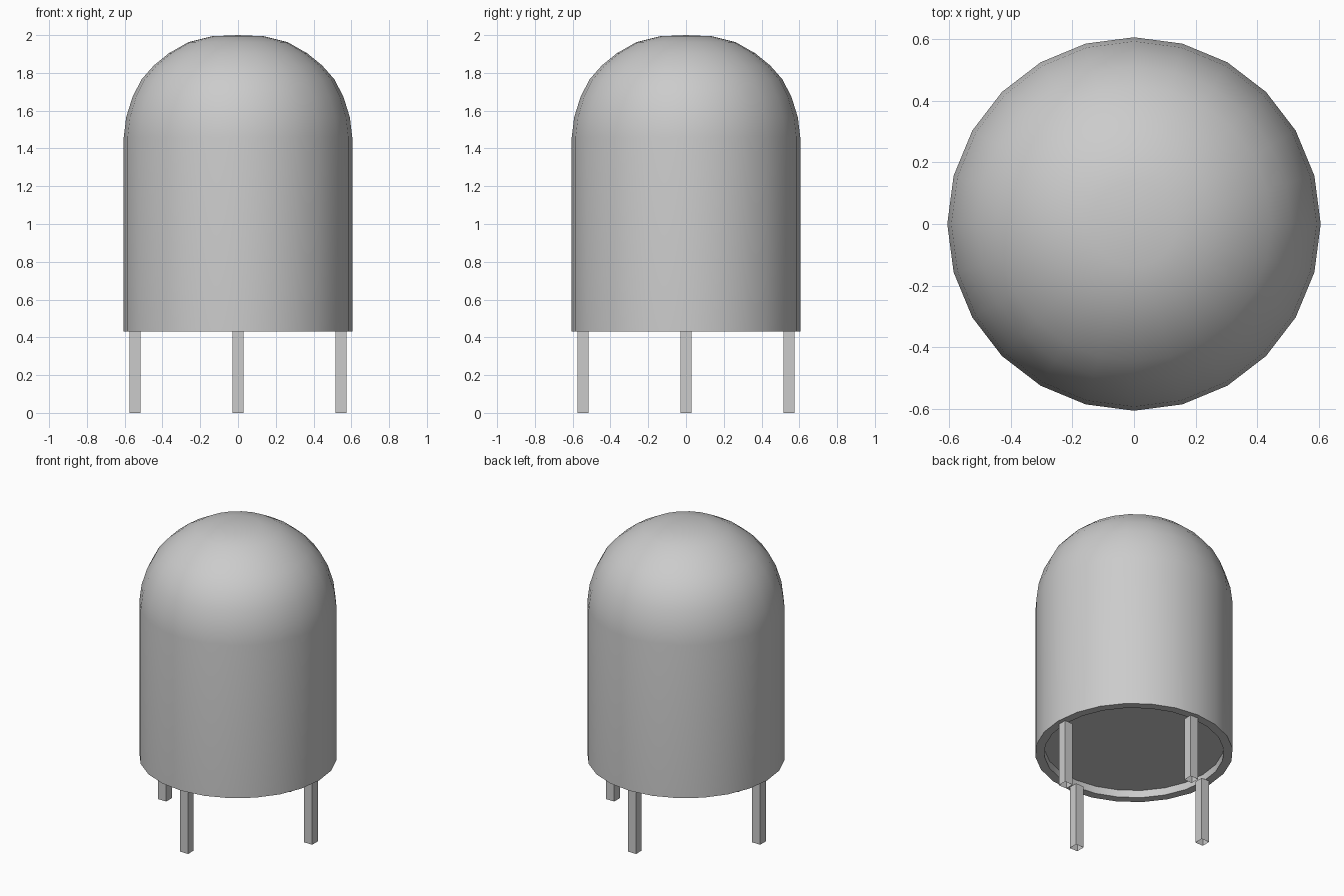
import bpy, bmesh, math
from mathutils import Matrix

if "Cube" in bpy.data.objects:
    bpy.data.objects.remove(bpy.data.objects["Cube"])

SIDES = 24


def make_object(name, bm):
    mesh = bpy.data.meshes.new(name)
    bm.to_mesh(mesh)
    bm.free()
    obj = bpy.data.objects.new(name, mesh)
    bpy.context.collection.objects.link(obj)
    return obj


def lathe(name, profile):
    """Spin a (radius, z) profile around the z axis."""
    bm = bmesh.new()
    verts = [bm.verts.new((r, 0, z)) for r, z in profile]
    edges = [bm.edges.new(pair) for pair in zip(verts, verts[1:])]
    bmesh.ops.spin(bm, geom=verts + edges, axis=(0, 0, 1), cent=(0, 0, 0),
                   angle=math.tau, steps=SIDES, use_duplicate=False)
    bmesh.ops.remove_doubles(bm, verts=bm.verts, dist=1e-4)
    bmesh.ops.recalc_face_normals(bm, faces=bm.faces)
    return make_object(name, bm)


# Domed body: recessed floor, rim, straight wall, rounded top
body = lathe("domed_body", [
    (0, 0.48), (0.55, 0.48), (0.55, 0.43), (0.605, 0.43), (0.605, 1.46),
    (0.592, 1.565), (0.558, 1.674), (0.51, 1.766), (0.445, 1.84),
    (0.366, 1.904), (0.262, 1.963), (0.138, 1.994), (0, 2.0)])
bpy.context.view_layer.objects.active = body
body.select_set(True)
bpy.ops.object.shade_smooth_by_angle(angle=math.radians(30))


# Four square tube legs, open at the foot
def leg(name, x, y):
    width, height = 0.06, 0.43
    bm = bmesh.new()
    bmesh.ops.create_cube(bm, size=1, matrix=Matrix.Translation((x, y, height / 2))
                          @ Matrix.Diagonal((width, width, height, 1)))
    foot = [f for f in bm.faces if f.normal.z < -0.5]
    bmesh.ops.delete(bm, geom=foot, context='FACES_ONLY')
    make_object(name, bm)


for name, x, y in (("right_leg", 1, 0), ("left_leg", -1, 0),
                   ("back_leg", 0, 1), ("front_leg", 0, -1)):
    leg(name, x * 0.545, y * 0.545)
